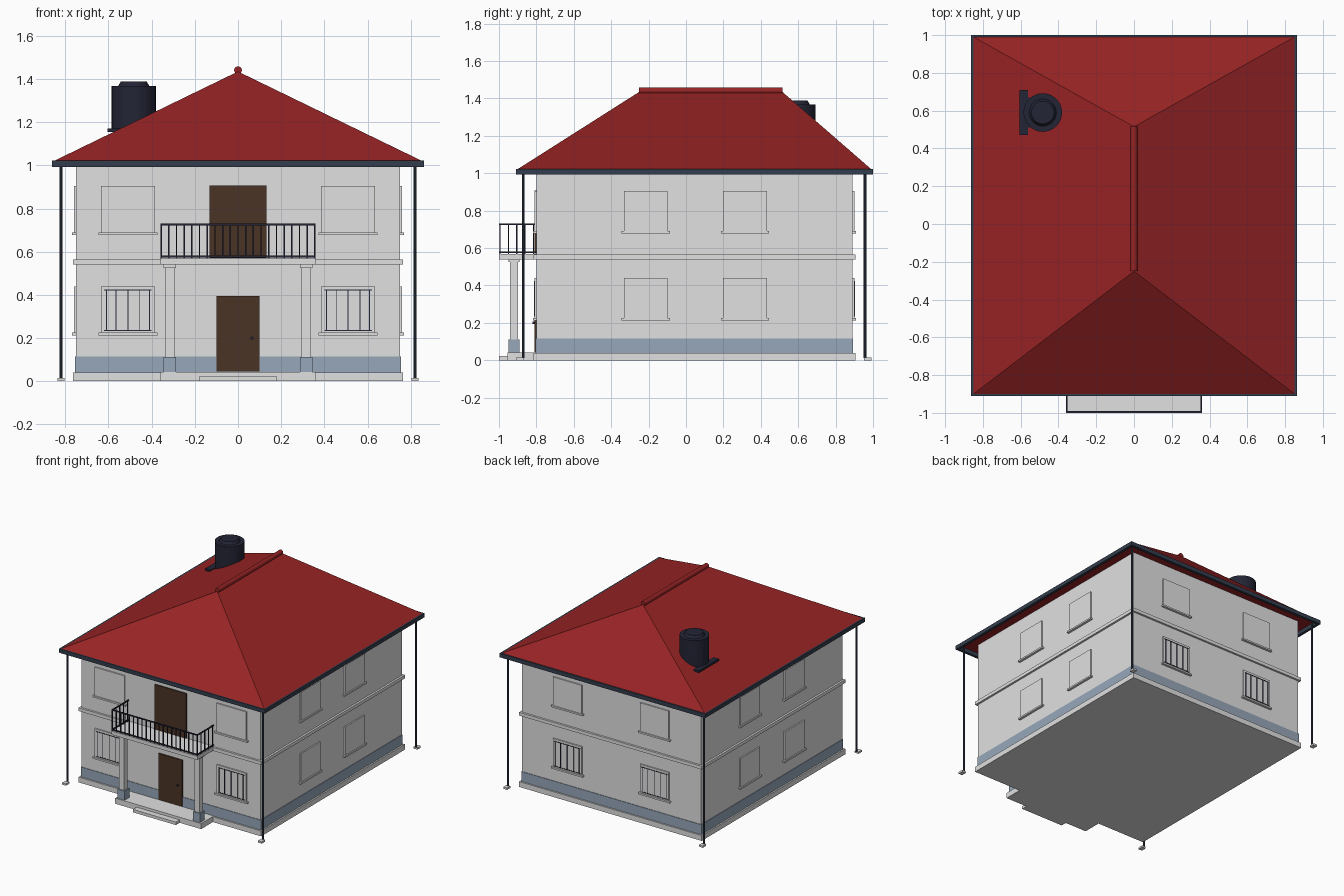
import bpy, bmesh, math
from mathutils import Vector

if "Cube" in bpy.data.objects:
    bpy.data.objects.remove(bpy.data.objects["Cube"])


def material(name, r, g, b):
    m = bpy.data.materials.new(name)
    m.use_nodes = True
    m.diffuse_color = (r, g, b, 1)
    m.node_tree.nodes["Principled BSDF"].inputs["Base Color"].default_value = (r, g, b, 1)
    return m


PLASTER = material("pale plaster", 0.75, 0.75, 0.75)
BLUE = material("blue grey plinth", 0.31, 0.39, 0.49)
RED = material("red roof", 0.31, 0.017, 0.018)
WOOD = material("dark wood", 0.069, 0.033, 0.019)
GUTTER = material("slate gutter", 0.034, 0.048, 0.075)
IRON = material("black iron", 0.017, 0.018, 0.036)


def finish(name, bm, mat):
    bmesh.ops.recalc_face_normals(bm, faces=bm.faces)
    mesh = bpy.data.meshes.new(name)
    bm.to_mesh(mesh)
    bm.free()
    mesh.materials.append(mat)
    ob = bpy.data.objects.new(name, mesh)
    bpy.context.collection.objects.link(ob)
    return ob


def add_box(bm, x, y, z):
    """Add a box given (low, high) pairs on each axis."""
    verts = bmesh.ops.create_cube(bm, size=1)["verts"]
    for v in verts:
        v.co = [lo if c < 0 else hi for c, (lo, hi) in zip(v.co, (x, y, z))]
    return verts


def boxes(name, mat, *spans):
    bm = bmesh.new()
    for span in spans:
        add_box(bm, *span)
    return finish(name, bm, mat)


def rod(name, mat, start, end, r1, r2=None, sides=16):
    start, end = Vector(start), Vector(end)
    axis = end - start
    bm = bmesh.new()
    bmesh.ops.create_cone(bm, cap_ends=True, segments=sides, radius1=r1,
                          radius2=r1 if r2 is None else r2, depth=axis.length)
    turn = Vector((0, 0, 1)).rotation_difference(axis)
    for v in bm.verts:
        v.co = turn @ v.co + (start + end) / 2
    ob = finish(name, bm, mat)
    for p in ob.data.polygons:
        p.use_smooth = len(p.vertices) == 4
    ob.data.set_sharp_from_angle(angle=math.radians(35))
    return ob


# House body
WX, FRONT, BACK = 0.75, -0.8, 0.89


def layer(name, mat, grow, z):
    return boxes(name, mat, ((-WX - grow, WX + grow), (FRONT - grow, BACK + grow), z))


layer("walls", PLASTER, 0, (0.04, 1.03))
layer("foundation", PLASTER, 0.015, (0, 0.04))
layer("plinth", BLUE, 0.004, (0.04, 0.115))
layer("floor_band", PLASTER, 0.015, (0.54, 0.565))

# Hipped roof with ridge tile
RX, RF, RB, EAVE, TOP = 0.85, -0.9, 0.99, 1.022, 1.435
RIDGE_F, RIDGE_B = -0.25, 0.515
bm = bmesh.new()
a, b, c, d = [bm.verts.new((x, y, EAVE)) for x, y in ((-RX, RF), (RX, RF), (RX, RB), (-RX, RB))]
f, g = [bm.verts.new((0, y, TOP)) for y in (RIDGE_F, RIDGE_B)]
for face in ((a, b, f), (b, c, g, f), (c, d, g), (d, a, f, g), (d, c, b, a)):
    bm.faces.new(face)
finish("roof", bm, RED)
rod("ridge_tile", RED, (0, RIDGE_F, TOP + 0.006), (0, RIDGE_B, TOP + 0.006), 0.018)

# Gutters around the eaves
GZ = (0.992, 1.022)
boxes("gutters", GUTTER,
      *[(sorted((s * 0.842, s * 0.862)), (RF - 0.008, RB + 0.008), GZ) for s in (-1, 1)],
      *[((-0.862, 0.862), (y - 0.01, y + 0.01), GZ) for y in (RF, RB)])

# Downpipes and their feet
for side, s in (("left", 1), ("right", -1)):
    for end, y, dy in (("front", -0.87, -0.02), ("back", 0.957, 0.015)):
        x = s * 0.82
        rod(f"{end}_{side}_downpipe", GUTTER, (x, y, 0.012), (x, y, 1.0), 0.007, sides=10)
        boxes(f"{end}_{side}_pipe_foot", PLASTER,
              ((x - 0.016, x + 0.016), (y + dy - 0.02, y + dy + 0.02), (0, 0.014)))


# Windows: plate, sill and optional grille, laid out along a wall
def window(name, wall, centre, z, half, grille):
    def place(u, out, zz):
        us = (centre + u[0], centre + u[1])
        if wall == "front":
            return us, (FRONT - out[1], FRONT - out[0]), zz
        if wall == "back":
            return us, (BACK + out[0], BACK + out[1]), zz
        if wall == "left":
            return (WX + out[0], WX + out[1]), us, zz
        return (-WX - out[1], -WX - out[0]), us, zz

    boxes(name + "_window", PLASTER,
          place((-half, half), (-0.005, 0.01), (z, z + 0.215)),
          place((-half - 0.012, half + 0.012), (-0.005, 0.018), (z - 0.012, z)))
    if grille:
        bars = [place((-0.11, 0.11), (0.005, 0.013), (zz, zz + 0.004))
                for zz in (z + 0.008, z + 0.195)]
        bars += [place((u - 0.002, u + 0.002), (0.005, 0.013), (z + 0.008, z + 0.199))
                 for u in (-0.1, -0.055, 0, 0.055, 0.1)]
        boxes(name + "_grille", IRON, *bars)


LAYOUT = {"front": (-0.51, 0.51, 0.125), "back": (-0.365, 0.365, 0.12),
          "left": (-0.215, 0.315, 0.117), "right": (-0.215, 0.315, 0.117)}
for wall, (first, second, half) in LAYOUT.items():
    for n, centre in enumerate((first, second), 1):
        for level, z in (("lower", 0.225), ("upper", 0.69)):
            window(f"{wall}_{level}_{n}", wall, centre, z, half,
                   level == "lower" and wall in ("front", "back"))

# Doors
boxes("entrance_door", WOOD, ((-0.1, 0.1), (-0.81, -0.79), (0.045, 0.395)))
boxes("balcony_door", WOOD, ((-0.133, 0.133), (-0.81, -0.79), (0.57, 0.908)))
rod("door_knob", IRON, (0.065, -0.805, 0.2), (0.065, -0.822, 0.2), 0.007)

# Porch, step and columns
PW = 0.36
boxes("porch_floor", PLASTER, ((-PW, PW), (-0.955, -0.79), (0, 0.042)))
boxes("porch_step", PLASTER, ((-0.18, 0.18), (-1, -0.95), (0, 0.022)))
for side, s in (("left", 1), ("right", -1)):
    def column(half, z):
        return (s * 0.316 - half, s * 0.316 + half), (-0.92 - half, -0.92 + half), z
    boxes(side + "_column", PLASTER, column(0.021, (0.1, 0.53)), column(0.029, (0.525, 0.541)))
    boxes(side + "_column_base", BLUE, column(0.029, (0.042, 0.112)))

# Balcony with railing
boxes("balcony_slab", PLASTER, ((-PW, PW), (-1, -0.79), (0.54, 0.568)))
rails, YF, T = [], -0.995, 0.004
for z in (0.578, 0.726):
    zz = (z - T, z + T)
    rails.append(((-PW, PW), (YF - T, YF + T), zz))
    rails += [((x - T, x + T), (YF, FRONT), zz) for x in (-PW + T, PW - T)]
posts = [(-PW + T + i * (PW - T) / 10, YF) for i in range(21)]
posts += [(x, YF + i * 0.045) for x in (-PW + T, PW - T) for i in range(1, 5)]
B = 0.003
rails += [((x - B, x + B), (y - B, y + B), (0.568, 0.726)) for x, y in posts]
boxes("balcony_railing", IRON, *rails)

# Water tank on the roof with its bracket
TX, TY = -0.483, 0.59
rod("tank_body", IRON, (TX, TY, 1.155), (TX, TY, 1.368), 0.102, sides=32)
rod("tank_lid", IRON, (TX, TY, 1.368), (TX, TY, 1.388), 0.072, 0.06, sides=32)
boxes("tank_bracket", IRON, ((-0.605, -0.56), (0.47, 0.71), (1.155, 1.17)),
      ((-0.565, TX), (0.51, 0.67), (1.155, 1.17)))
